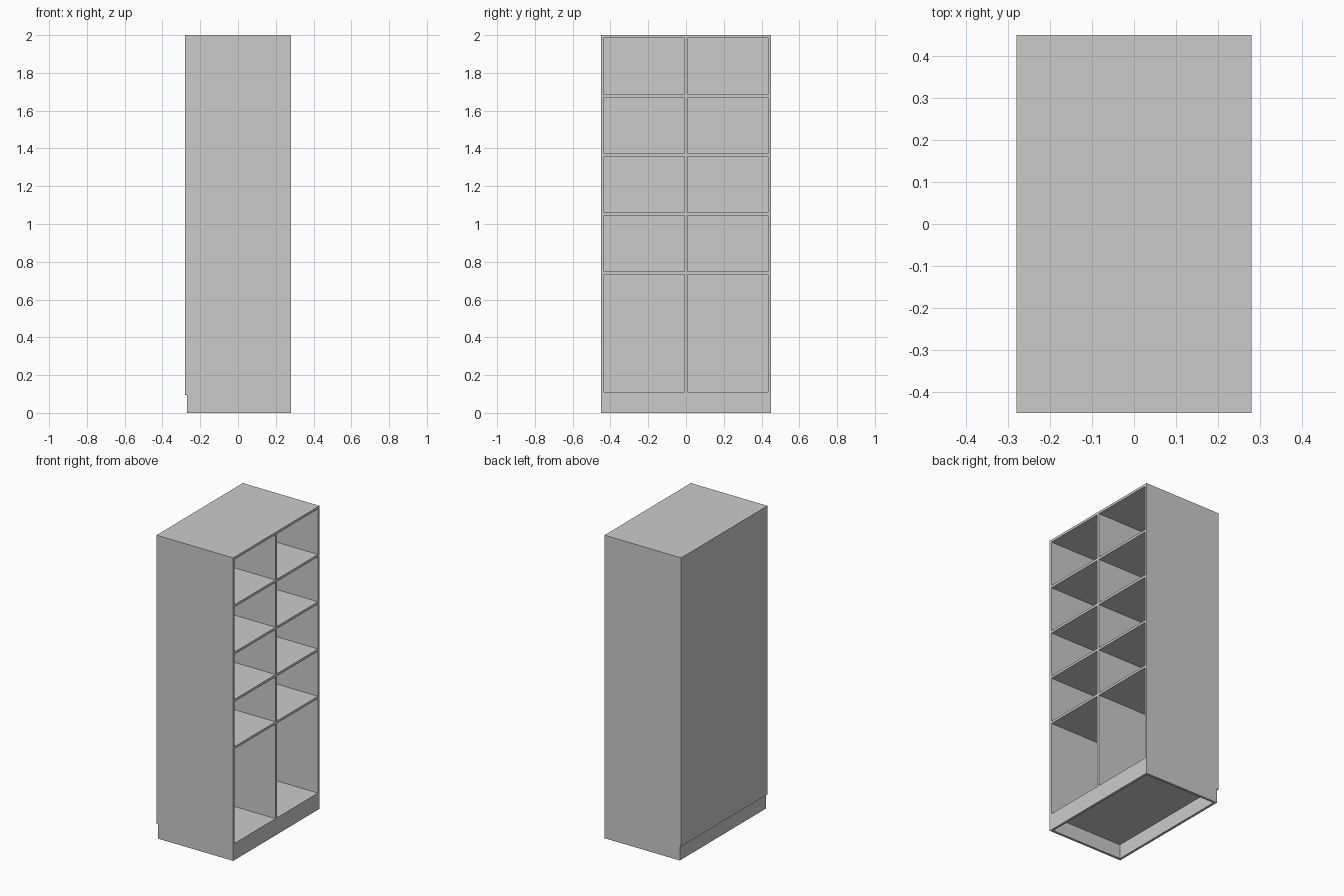
import bpy

if "Cube" in bpy.data.objects:
    bpy.data.objects.remove(bpy.data.objects["Cube"])

T = 0.016                      # board thickness
X0, X1, Y, H = -0.27, 0.28, 0.45, 2.0
BASE = 0.11                    # top of the bottom board

grey = bpy.data.materials.new("light_grey_board")
grey.diffuse_color = (0.6, 0.6, 0.6, 1)
grey.use_nodes = True
grey.node_tree.nodes["Principled BSDF"].inputs["Base Color"].default_value = grey.diffuse_color


def board(name, x, y, z):
    """Box between (min, max) limits on each axis."""
    lims = (x, y, z)
    bpy.ops.mesh.primitive_cube_add(size=1, location=[(a + b) / 2 for a, b in lims])
    ob = bpy.context.object
    ob.name = name
    ob.scale = [b - a for a, b in lims]
    bpy.ops.object.transform_apply(location=False, rotation=False, scale=True)
    ob.data.materials.append(grey)
    return ob


inner = Y - T

# Outer case
board("top_board", (X0, X1), (-Y, Y), (H - T, H))
for name, s in (("left_side", -1), ("right_side", 1)):
    y = sorted((s * inner, s * Y))
    board(name, (X0, X1), y, (0, H - T))
board("back_panel", (X0 - 0.01, X0), (-Y, Y), (0.095, H))

# Plinth and bottom
board("front_plinth", (X1 - T, X1), (-inner, inner), (0, BASE))
board("back_plinth", (X0, X0 + T), (-inner, inner), (0, BASE - T))
board("bottom_board", (X0, X1 - T), (-inner, inner), (BASE - T, BASE))

# Full-width shelf with dividers below and above
MID = 0.749
board("middle_shelf", (X0, X1), (-inner, inner), (MID - T, MID))
board("lower_divider", (X0, X1), (-T / 2, T / 2), (BASE, MID - T))
board("upper_divider", (X0, X1), (-T / 2, T / 2), (MID, H - T))

# Small shelves on both sides of the divider
for i in range(1, 4):
    z = MID + i * 0.312
    for name, s in (("left", -1), ("right", 1)):
        y = sorted((s * T / 2, s * inner))
        board(f"{name}_shelf_{i}", (X0, X1), y, (z - T, z))
